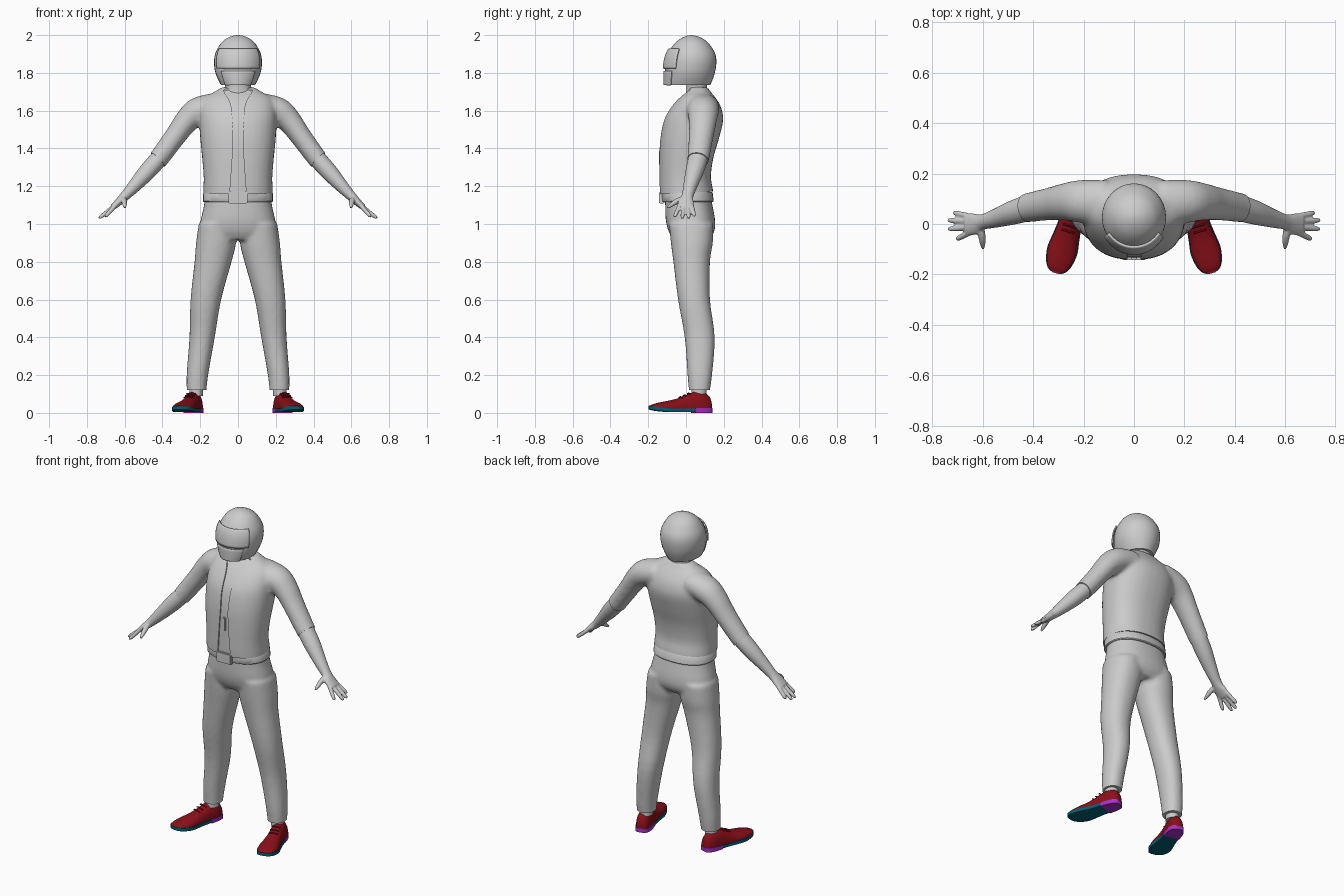
import bpy, bmesh
from math import sin, cos, pi, radians
from mathutils import Vector, Matrix

if "Cube" in bpy.data.objects:
    bpy.data.objects.remove(bpy.data.objects["Cube"])


def spline(rows, k=4):
    """Catmull-Rom smoothing of a list of section tuples."""
    out, n = [], len(rows)
    for i in range(n - 1):
        p = [Vector(rows[min(max(j, 0), n - 1)]) for j in range(i - 1, i + 3)]
        for s in range(k):
            t = s / k
            out.append(0.5 * (2 * p[1] + (p[2] - p[0]) * t + (2 * p[0] - 5 * p[1] + 4 * p[2] - p[3]) * t * t
                              + (3 * p[1] - p[0] - 3 * p[2] + p[3]) * t ** 3))
    return out + [Vector(rows[-1])]


def skin(bm, rings, closed=True, caps=True):
    """Bridge rings of points into a surface."""
    vs = [[bm.verts.new(p) for p in r] for r in rings]
    n = len(vs[0])
    for a, b in zip(vs, vs[1:]):
        for i in range(n if closed else n - 1):
            bm.faces.new((a[i], a[(i + 1) % n], b[(i + 1) % n], b[i]))
    if caps and closed:
        bm.faces.new(vs[0])
        bm.faces.new(vs[-1])


def level(row, p=2.0, a0=0, a1=2 * pi, n=32, grow=0.0):
    """Horizontal section: row = z, centre x, half width, front y, back y."""
    z, cx, rx, y0, y1 = row
    pts = []
    for i in range(n):
        a = a0 + (a1 - a0) * i / (n if a1 - a0 > 6.28 else n - 1)
        c, s = cos(a), sin(a)
        c = abs(c) ** (2 / p) * (1 if c > 0 else -1)
        s = abs(s) ** (2 / p) * (1 if s > 0 else -1)
        pts.append((cx + (rx + grow) * c, (y0 + y1) / 2 + ((y1 - y0) / 2 + grow) * s, z))
    return pts


def stack(bm, rows, p=2.0, k=4):
    skin(bm, [level(r, p) for r in spline(rows, k)])


def tube(bm, rows, k=4, n=20):
    """Limb along a path: row = x, y, z, radius, radius in y."""
    rows, rings = spline(rows, k), []
    for i, r in enumerate(rows):
        t = (rows[min(i + 1, len(rows) - 1)] - rows[max(i - 1, 0)])
        t = Vector(t[:3]).normalized()
        b = (Vector((0, 1, 0)) - t * t.y).normalized()
        a = b.cross(t)
        rings.append([Vector(r[:3]) + a * r[3] * cos(q) + b * r[4] * sin(q)
                      for q in (2 * pi * j / n for j in range(n))])
    skin(bm, rings)


def finish(name, bm, mat=None, mirror=False):
    bmesh.ops.recalc_face_normals(bm, faces=bm.faces)
    me = bpy.data.meshes.new(name)
    bm.to_mesh(me)
    bm.free()
    ob = bpy.data.objects.new(name, me)
    bpy.context.collection.objects.link(ob)
    if mat:
        me.materials.append(mat)
    if mirror:
        ob.modifiers.new("mirror", 'MIRROR')
    return ob


def fuse(ob, voxel, cutter=None, smooth=4, cuts=()):
    """Melt overlapping parts together, then trim the hems with planes."""
    m = ob.modifiers.new("melt", 'REMESH')
    m.mode, m.voxel_size = 'VOXEL', voxel
    m = ob.modifiers.new("soften", 'SMOOTH')
    m.factor, m.iterations = 0.5, smooth
    if cutter:
        m = ob.modifiers.new("opening", 'BOOLEAN')
        m.operation, m.object, m.solver = 'DIFFERENCE', cutter, 'EXACT'
    me = bpy.data.meshes.new_from_object(ob.evaluated_get(bpy.context.evaluated_depsgraph_get()))
    ob.modifiers.clear()
    bm = bmesh.new()
    bm.from_mesh(me)
    for co, no, side in cuts:
        fs = [f for f in bm.faces if side == 0 or f.calc_center_median().x * side > 0.29]
        geom = list({v for f in fs for v in f.verts}) + list({e for f in fs for e in f.edges}) + fs
        bmesh.ops.bisect_plane(bm, geom=geom, plane_co=co, plane_no=no, clear_outer=True)
        bmesh.ops.holes_fill(bm, edges=[e for e in bm.edges if e.is_boundary], sides=0)
    bm.to_mesh(me)
    bm.free()
    ob.data = me


def material(name, rgb):
    m = bpy.data.materials.new(name)
    m.diffuse_color = (*rgb, 1)
    m.use_nodes = True
    m.node_tree.nodes["Principled BSDF"].inputs["Base Color"].default_value = m.diffuse_color
    return m


def box(name, x, y0, y1, z0, z1):
    bm = bmesh.new()
    skin(bm, [[(-x, y0, z), (x, y0, z), (x, y1, z), (-x, y1, z)] for z in (z0, z1)])
    bmesh.ops.bevel(bm, geom=bm.edges[:], offset=0.004, segments=2, affect='EDGES')
    return finish(name, bm)


def front_panel(name, rows, ang, grow, p, thick):
    """Curved plate that follows the front of a stack."""
    bm = bmesh.new()
    a = radians(ang)
    skin(bm, [level(r, p, -pi / 2 - a, -pi / 2 + a, 24, grow) for r in rows], closed=False)
    ob = finish(name, bm)
    if thick:
        m = ob.modifiers.new("thickness", 'SOLIDIFY')
        m.thickness, m.offset = thick, 0
    return ob


# trousers
bm = bmesh.new()
stack(bm, [(1.18, 0, .172, -.11, .125), (1.1, 0, .18, -.11, .14), (1.02, 0, .198, -.107, .154),
           (.96, 0, .205, -.092, .15), (.915, 0, .19, -.065, .12)], 2.3)
for s in (1, -1):
    stack(bm, [(1.0, s * .108, .1, -.09, .145), (.9, s * .116, .106, -.08, .142), (.8, s * .132, .098, -.067, .127),
               (.6, s * .17, .081, -.042, .127), (.4, s * .19, .067, -.007, .152),
               (.2, s * .215, .057, .008, .138), (.09, s * .22, .05, .018, .122)], 2.2)
fuse(finish("trousers", bm), .011, cuts=[((0, 0, .12), (0, 0, -1), 0)])

# jacket with elbow sleeves and an open front
torso = [(1.12, 0, .185, -.137, .148), (1.18, 0, .184, -.141, .143), (1.25, 0, .182, -.142, .132),
         (1.35, 0, .19, -.142, .145), (1.45, 0, .2, -.137, .174), (1.55, 0, .205, -.117, .197),
         (1.62, 0, .2, -.078, .185), (1.67, 0, .175, -.035, .155), (1.70, 0, .125, -.002, .13),
         (1.725, 0, .085, .015, .115)]
bm = bmesh.new()
stack(bm, torso, 2.3)
for s in (1, -1):
    tube(bm, [(s * .11, .085, 1.625, .07, .09), (s * .21, .09, 1.597, .075, .085), (s * .27, .088, 1.548, .065, .075),
              (s * .33, .08, 1.467, .057, .066), (s * .418, .065, 1.348, .053, .058),
              (s * .47, .052, 1.285, .05, .054)])
jacket = finish("jacket", bm)
edge = spline([(.085, 1.78), (.078, 1.71), (.037, 1.63), (.028, 1.5), (.027, 1.4), (.048, 1.1)])
outline = [(x, z) for x, z in edge] + [(-x, z) for x, z in reversed(edge)]
bm = bmesh.new()
skin(bm, [[(x, y, z) for x, z in outline] for y in (-.3, .02)])
cutter = finish("opening_cutter", bm)
cutter.hide_render = True
fuse(jacket, .011, cutter, 6, [((0, 0, 1.165), (0, .05, -1), 0),
                               ((.418, 0, 1.348), (.7, -.15, -.7), 1), ((-.418, 0, 1.348), (-.7, -.15, -.7), -1)])
bpy.data.objects.remove(cutter)

# shirt seen in the opening, with a small fastening
front_panel("shirt_front", spline(torso), 50, -.009, 2.3, 0)
box("shirt_fastening", .012, -.142, -.125, 1.31, 1.39)

# belt and buckle
bm = bmesh.new()
stack(bm, [(1.117, 0, .182, -.125, .143), (1.122, 0, .186, -.129, .147), (1.165, 0, .184, -.129, .141),
           (1.17, 0, .18, -.125, .137)], 2.3, 1)
finish("belt", bm)
box("belt_buckle", .05, -.142, -.115, 1.108, 1.172)

# forearms and hands
bm = bmesh.new()
tube(bm, [(.39, .07, 1.38, .044, .048), (.42, .063, 1.345, .047, .052), (.48, .045, 1.278, .046, .048),
          (.55, .022, 1.2, .035, .037), (.6, .008, 1.147, .026, .031), (.63, 0, 1.118, .021, .042),
          (.665, -.003, 1.087, .015, .044)])
for y, tip in ((.03, (.715, .045, 1.042)), (.01, (.737, .015, 1.03)), (-.013, (.736, -.02, 1.03)),
               (-.034, (.703, -.06, 1.038))):
    a, b = Vector((.65, y, 1.098)), Vector(tip)
    tube(bm, [(*a.lerp(b, t), r, r) for t, r in ((0, .012), (.5, .0115), (.85, .0105), (1, .006))], 3, 12)
tube(bm, [(.61, -.01, 1.135, .016, .016), (.603, -.045, 1.122, .015, .015), (.6, -.075, 1.103, .012, .012),
          (.598, -.098, 1.085, .006, .006)], 3, 12)
arm = finish("forearm_and_hand", bm)
fuse(arm, .005, smooth=3)
arm.modifiers.new("mirror", 'MIRROR')

# neck
bm = bmesh.new()
stack(bm, [(1.68, 0, .078, .0, .118), (1.72, 0, .07, .002, .112), (1.77, 0, .068, .0, .112)])
finish("neck", bm)

# helmet shell, visor and chin guard
helmet = [(1.735, 0, .09, -.112, .128), (1.77, 0, .108, -.113, .143), (1.81, 0, .122, -.112, .155),
          (1.86, 0, .127, -.107, .161), (1.9, 0, .121, -.096, .155), (1.935, 0, .105, -.076, .136),
          (1.965, 0, .083, -.05, .112), (1.985, 0, .056, -.022, .083), (1.996, 0, .028, .004, .054),
          (2.0, 0, .004, .025, .033)]
bm = bmesh.new()
stack(bm, helmet)
finish("helmet_shell", bm)
smooth_helmet = spline(helmet)
front_panel("visor", [r for r in smooth_helmet if 1.818 < r[0] < 1.93], 57, .008, 2, .008)
front_panel("chin_guard", [r for r in smooth_helmet if r[0] < 1.821], 45, .003, 2, .006)

# shoes: sections run from heel to toe as length, half width, top height
shoe = [(0, .014, .045), (.012, .032, .085), (.05, .043, .112), (.1, .045, .11), (.15, .046, .09), (.2, .052, .073),
        (.25, .058, .062), (.3, .05, .052), (.33, .034, .042), (.343, .012, .03)]
place = Matrix.Translation((.215, .135, 0)) @ Matrix.Rotation(radians(16), 4, 'Z')
rows = spline(shoe)
red = material("shoe_red", (.26, .005, .01))
teal = material("sole_teal", (0, .12, .18))
purple = material("heel_purple", (.4, .03, .6))


def lift(s):
    return .014 * max(0, (s - .2) / .14) ** 2


bm = bmesh.new()
skin(bm, [[place @ Vector((w * cos(a), -s, .02 + lift(s) + max(h - .02 - lift(s), .004) * max(sin(a), 0) ** .8))
           for a in (pi * i / 18 for i in range(19))] for s, w, h in rows])
finish("shoe_upper", bm, red, True)


def slab(name, part, mat, low, high):
    bm = bmesh.new()
    skin(bm, [[place @ Vector((x * (w + .003), -s, z + lift(s))) for x, z in
               ((-1, high), (1, high), (1, low), (.95, low), (-.95, low), (-1, low))] for s, w, h in part])
    finish(name, bm, mat, True)


slab("shoe_sole", [r for r in rows if r[0] >= .09], teal, .004, .023)
slab("shoe_heel", [r for r in rows if r[0] <= .105], purple, 0, .025)

# laces and socks
bm = bmesh.new()
for s, z in ((.125, .104), (.148, .094), (.17, .085)):
    skin(bm, [[place @ Vector((x, -s + .004 * cos(a), z - 6 * x * x + .004 * sin(a))) for a in
               (pi / 3 * i for i in range(6))] for x in (-.026, -.013, 0, .013, .026)])
finish("shoe_laces", bm, red, True)
bm = bmesh.new()
stack(bm, [(.09, .222, .036, .03, .108), (.135, .222, .036, .03, .108)], 2, 1)
finish("sock", bm, None, True)

# smooth shading with crisp edges
for ob in bpy.context.scene.objects:
    ob.select_set(True)
    bpy.context.view_layer.objects.active = ob
bpy.ops.object.shade_smooth_by_angle(angle=radians(40))
